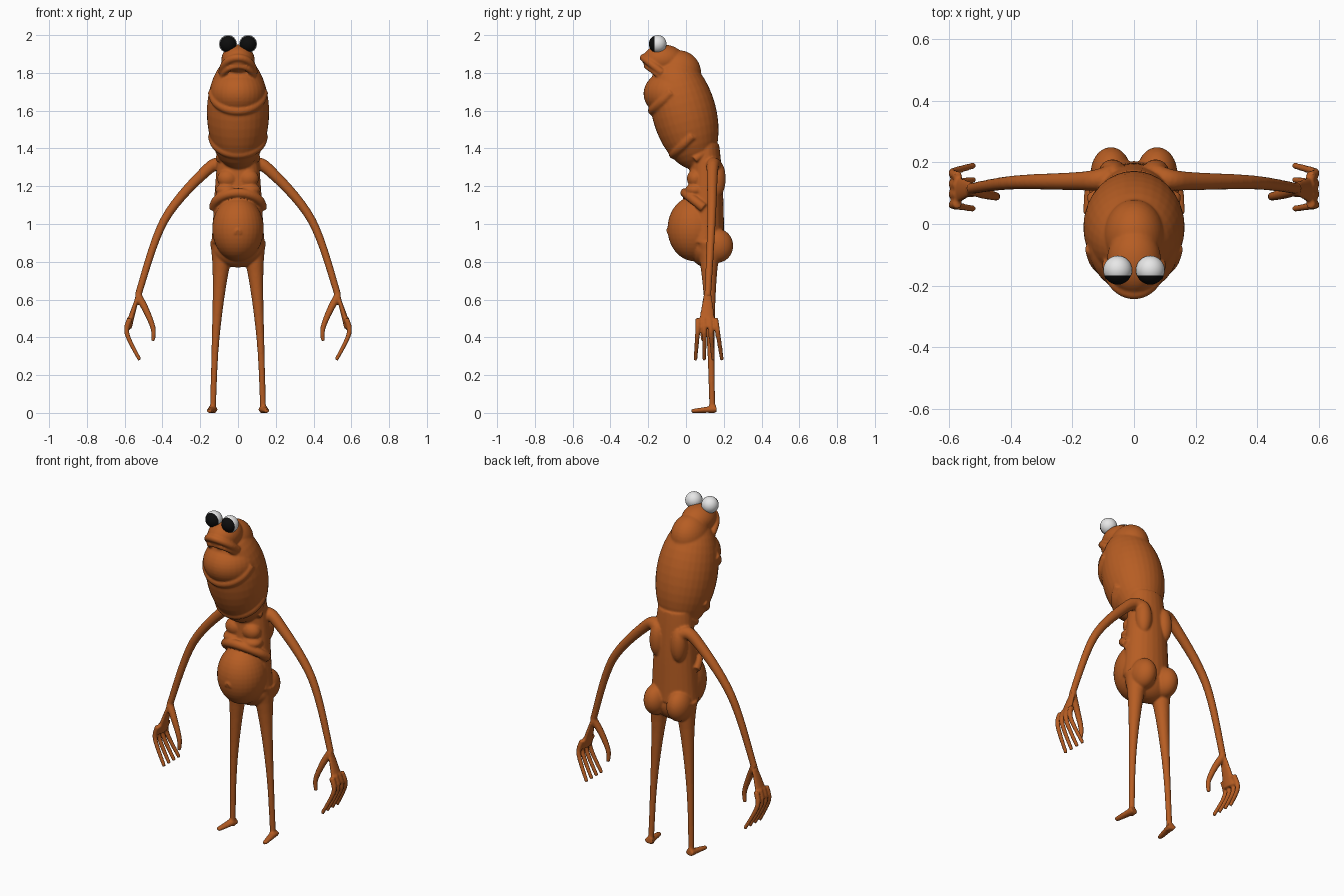
import bpy, bmesh, math
from mathutils import Vector, Matrix

cube = bpy.data.objects.get("Cube")
if cube:
    bpy.data.objects.remove(cube)


def material(name, colour):
    mat = bpy.data.materials.new(name)
    mat.use_nodes = True
    mat.diffuse_color = (*colour, 1)
    mat.node_tree.nodes["Principled BSDF"].inputs["Base Color"].default_value = (*colour, 1)
    return mat


skin = material("orange brown skin", (.47, .11, .017))
white = material("eye white", (.8, .8, .8))
black = material("eye black", (.004, .004, .004))

bm = bmesh.new()
SIDES, STEPS = 24, 8


def spline(points):
    """Smooth path through a few points."""
    points = [Vector(point) for point in points]
    padded = [points[0], *points, points[-1]]
    path = []
    for before, start, end, after in zip(padded, padded[1:], padded[2:], padded[3:]):
        leave, arrive = (end - before) / 2, (after - start) / 2
        for step in range(STEPS):
            t = step / STEPS
            blend = t * t * (3 - 2 * t)
            path.append(start.lerp(end, blend) + leave * t * (1 - t) ** 2 - arrive * t * t * (1 - t))
    return path + [points[-1]]


def sweep(points, first, last, side=1, ease=1, flat=1):
    """Tube along a smooth path, easing from the first radius to the last."""
    path = spline(points)
    for point in path:
        point.x *= side
    end = len(path) - 1
    rings = []
    for i, centre in enumerate(path):
        heading = path[min(i + 1, end)] - path[max(i - 1, 0)]
        turn = Vector((0, 0, -1)).rotation_difference(heading)
        radius = last + (first - last) * (1 - i / end) ** ease
        angles = [math.tau * k / SIDES for k in range(SIDES)]
        rings.append([bm.verts.new(centre + turn @ Vector((flat * radius * math.cos(a), radius * math.sin(a), 0)))
                      for a in angles])
    for ring, after in zip(rings, rings[1:]):
        for k in range(SIDES):
            bm.faces.new((ring[k - 1], after[k - 1], after[k], ring[k]))
    bm.faces.new(rings[0])
    bm.faces.new(reversed(rings[-1]))


def ball(centre, radii, side=1, tilt=0):
    """Ellipsoid, tilted forward by an angle in degrees."""
    place = Matrix.Translation((side * centre[0], *centre[1:]))
    lean = Matrix.Rotation(math.radians(tilt), 4, "X")
    bmesh.ops.create_uvsphere(bm, u_segments=32, v_segments=20, radius=1,
                              matrix=place @ lean @ Matrix.Diagonal((*radii, 1)))


def fold(front, height, reach, depth, rise, radius):
    """Skin fold wrapping around the body as an arc, symmetric across x."""
    arc = []
    for k in range(-3, 4):
        angle = math.pi / 6 * k
        bend = 1 - math.cos(angle)
        arc.append((reach * math.sin(angle), front + depth * bend, height + rise * bend))
    sweep(arc, radius, radius)


# Head: leaning main mass, crown, snout and throat bulge
ball((0, -.01, 1.59), (.165, .17, .31), tilt=15)
ball((0, -.04, 1.8), (.1, .12, .12))
ball((0, -.12, 1.87), (.088, .11, .08))
ball((0, -.06, 1.69), (.15, .165, .13))

# Upper and lower lip
fold(-.225, 1.88, .085, .1, -.08, .02)
fold(-.208, 1.835, .08, .08, -.06, .015)

# Throat folds stepping down and back, then the collar
for i in range(3):
    fold(.055 * i - .175, 1.6 - .115 * i, .135, .1, .1, .026)
fold(.145, 1.42, .1, -.1, -.08, .02)

# Trunk, belly, pelvis, belly roll and navel
sweep([(0, .1, 1.42), (0, .105, 1.2), (0, .1, .9)], .075, .105, flat=1.35)
ball((0, .045, .975), (.137, .143, .172))
ball((0, .11, .87), (.135, .09, .1))
fold(-.005, 1.165, .13, .1, -.08, .025)
fold(-.098, .97, .013, .003, -.02, .006)

wrist = (.53, .115, .62)
for side in (1, -1):
    # Chest, shoulder blade and buttock
    ball((.055, .05, 1.24), (.055, .045, .05), side)
    ball((.06, .05, 1.18), (.06, .055, .035), side)
    ball((.07, .165, 1.24), (.045, .045, .1), side)
    ball((.075, .165, .885), (.066, .085, .09), side)

    # Leg and foot
    sweep([(.08, .12, .9), (.118, .13, .4), (.133, .14, 0)], .07, .016, side, ease=3.5)
    sweep([(.133, .16, .02), (.153, .03, .01)], .02, .01, side, flat=1.3)

    # Arm from shoulder through elbow to wrist
    sweep([(.08, .15, 1.31), (.16, .14, 1.29), (.39, .135, 1.02), wrist], .042, .018, side, ease=1.5)

    # Palm, thumb and four spread fingers
    sweep([wrist, (.582, .11, .45)], .02, .05, side, flat=.4)
    sweep([wrist, (.49, .1, .55), (.45, .09, .45), (.45, .09, .38)], .022, .01, side)
    for finger in range(4):
        spread = finger - 1.5
        sweep([(.572, .11 + .03 * spread, .5), (.588, .115 + .036 * spread, .42),
               (.52, .12 + .047 * spread, .28)], .016, .01, side)

# Fuse everything into one smooth skin
bmesh.ops.recalc_face_normals(bm, faces=bm.faces)
mesh = bpy.data.meshes.new("body")
bm.to_mesh(mesh)
bm.free()
mesh.materials.append(skin)
body = bpy.data.objects.new("body", mesh)
bpy.context.collection.objects.link(body)
remesh = body.modifiers.new("fuse", "REMESH")
remesh.mode = "VOXEL"
remesh.voxel_size = .006
remesh.use_smooth_shade = True
soften = body.modifiers.new("soften", "SMOOTH")
soften.iterations = 4

# Eyes, poles facing forward, with a black front cap
for side, name in ((1, "left_eye"), (-1, "right_eye")):
    bpy.ops.mesh.primitive_uv_sphere_add(segments=32, ring_count=16, radius=.047)
    eye = bpy.context.object
    eye.name = name
    eye.data.transform(Matrix.Rotation(math.pi / 2, 4, "X"))
    eye.location = (side * .053, -.15, 1.953)
    eye.data.materials.append(white)
    eye.data.materials.append(black)
    for face in eye.data.polygons:
        face.use_smooth = True
        face.material_index = int(face.center.y < -.018)
